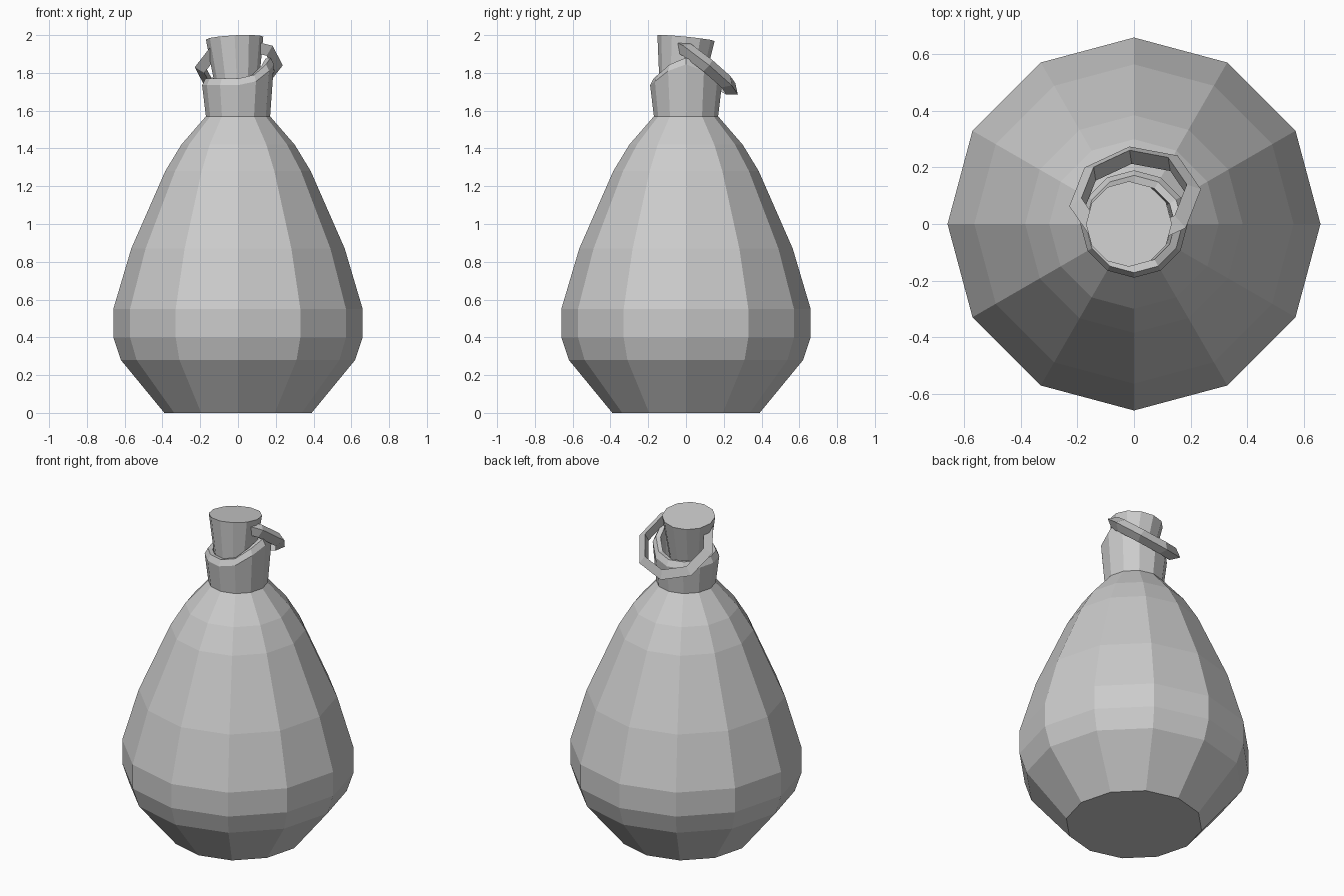
import bpy, bmesh
from math import sin, cos, tau
from mathutils import Vector

if "Cube" in bpy.data.objects:
    bpy.data.objects.remove(bpy.data.objects["Cube"])


def loft(name, loops, cap_start=False, cap_end=False, closed=False):
    """Skin a series of equal-length closed loops into a flat-shaded object."""
    bm = bmesh.new()
    rows = [[bm.verts.new(p) for p in loop] for loop in loops]
    pairs = list(zip(rows, rows[1:]))
    if closed:
        pairs.append((rows[-1], rows[0]))
    for a, b in pairs:
        n = len(a)
        for i in range(n):
            j = (i + 1) % n
            bm.faces.new((a[i], a[j], b[j], b[i]))
    if cap_start:
        bm.faces.new(rows[0][::-1])
    if cap_end:
        bm.faces.new(rows[-1])
    bmesh.ops.recalc_face_normals(bm, faces=bm.faces)
    mesh = bpy.data.meshes.new(name)
    bm.to_mesh(mesh)
    bm.free()
    obj = bpy.data.objects.new(name, mesh)
    bpy.context.collection.objects.link(obj)
    return obj


def circle(center, u, v, r, n):
    return [center + r * (u * cos(tau * i / n) + v * sin(tau * i / n)) for i in range(n)]


X, Y, Z = Vector((1, 0, 0)), Vector((0, 1, 0)), Vector((0, 0, 1))

# Flask body: 12-sided pear profile (radius, height)
profile = [(0.39, 0), (0.62, 0.28), (0.66, 0.40), (0.66, 0.55),
           (0.565, 0.87), (0.385, 1.28), (0.30, 1.42), (0.17, 1.57)]
loft("flask_body", [circle(Z * z, X, Y, r, 12) for r, z in profile], cap_start=True)

# Neck: flaring collar whose rim rises to a lip on the +x side
lip = {0: 0.11, 1: 0.075, 2: 0.02}


def rim(r, z):
    loop = circle(Z * z, X, Y, r, 12)
    return [p + Z * lip.get(min(i, 12 - i), 0) for i, p in enumerate(loop)]


loft("neck", [circle(Z * 1.57, X, Y, 0.17, 12), rim(0.19, 1.735), rim(0.172, 1.77),
              rim(0.145, 1.765), circle(Z * 1.66, X, Y, 0.135, 12)], cap_end=True)

# Stopper: tapered plug leaning slightly
axis = Vector((-0.05, 0.10, 1)).normalized()
su = (X - axis * X.dot(axis)).normalized()
sv = axis.cross(su)
top = Vector((-0.018, 0, 1.984))
loft("stopper", [circle(top - axis * 0.33, su, sv, 0.105, 12),
                 circle(top, su, sv, 0.152, 12)], cap_start=True, cap_end=True)

# Carry ring: tilted octagon with a triangular section, passing through the stopper
center = Vector((0.004, 0.093, 1.835))
normal = Vector((-0.097, 0.624, 0.776)).normalized()
ru = Vector((0.233, 0.03, 0.005))
ru = (ru - normal * ru.dot(normal)).normalized()
rv = normal.cross(ru)
section = [(0.235, 0), (0.188, 0.037), (0.188, -0.04)]
loft("carry_ring", [circle(center + normal * h, ru, rv, r, 8) for r, h in section], closed=True)
